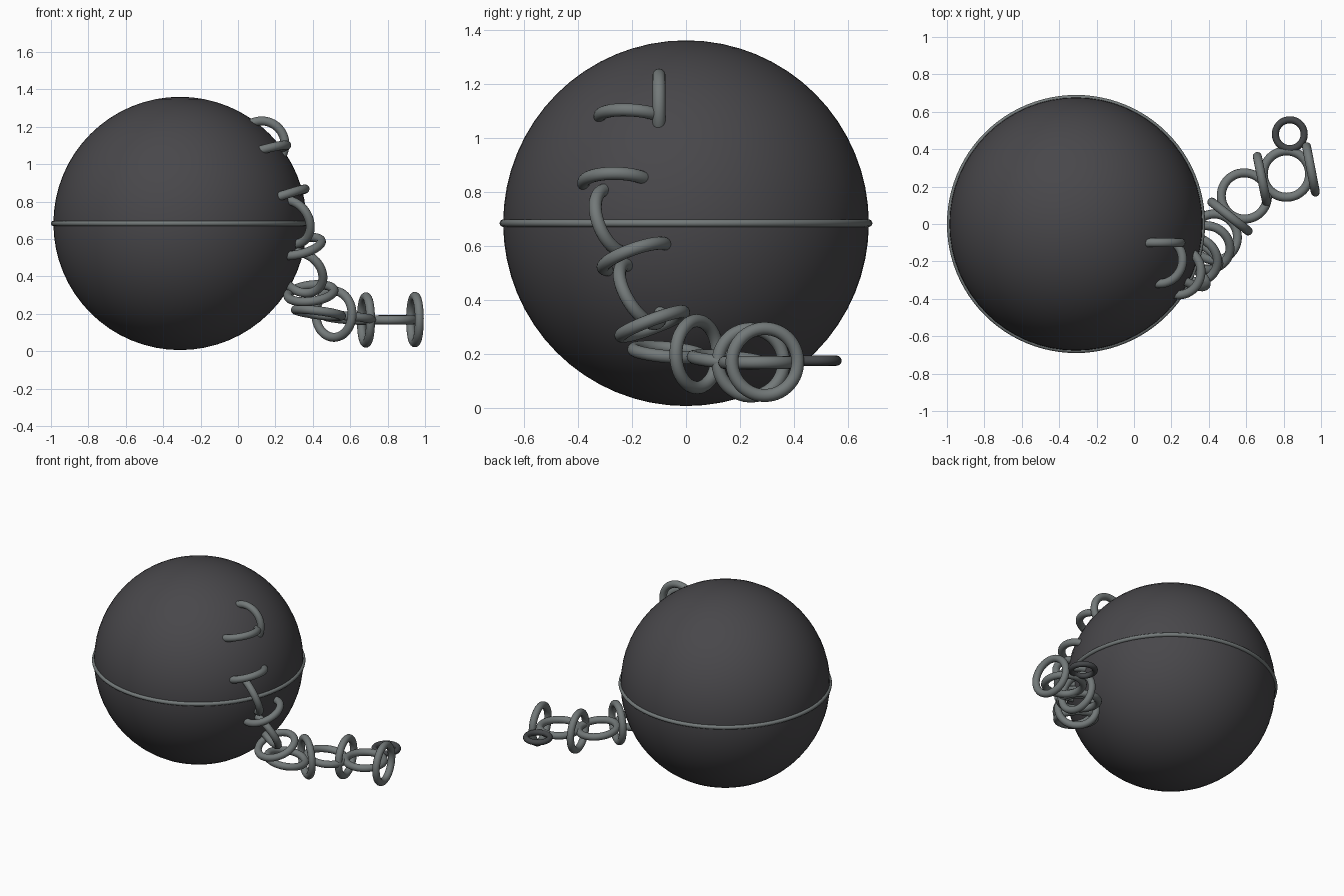
import bpy
from mathutils import Vector

if "Cube" in bpy.data.objects:
    bpy.data.objects.remove(bpy.data.objects["Cube"])


def material(name, rgb):
    m = bpy.data.materials.new(name)
    m.diffuse_color = (*rgb, 1)
    m.use_nodes = True
    m.node_tree.nodes["Principled BSDF"].inputs["Base Color"].default_value = m.diffuse_color
    return m


iron = material("dark iron", (0.065, 0.063, 0.069))
steel = material("grey steel", (0.17, 0.19, 0.19))
shackle = material("dark steel", (0.06, 0.064, 0.068))


def finish(name, mat):
    ob = bpy.context.object
    ob.name = name
    ob.data.materials.append(mat)
    bpy.ops.object.shade_smooth()
    return ob


def ring(name, centre, normal, mat, major=0.124, minor=0.024, segments=48):
    turn = Vector((0, 0, 1)).rotation_difference(Vector(normal)).to_euler()
    bpy.ops.mesh.primitive_torus_add(
        location=centre, rotation=turn, major_radius=major, minor_radius=minor,
        major_segments=segments, minor_segments=16)
    return finish(name, mat)


# Heavy ball with a thin seam band
CENTRE = (-0.31, 0, 0.683)
bpy.ops.mesh.primitive_uv_sphere_add(segments=64, ring_count=32, radius=0.677, location=CENTRE)
finish("ball", iron)
ring("seam_band", CENTRE, (0, 0, 1), steel, 0.676, 0.014, 96)

# Chain links, from the top of the ball to the free end: centre, normal
links = [
    ((0.127, -0.10, 1.107), (0, 1, 0)),
    ((0.14, -0.195, 1.07), (-0.25, 0.08, 0.96)),
    ((0.24, -0.255, 0.83), (-0.3, 0.03, 0.95)),
    ((0.28, -0.26, 0.69), (0.51, 0.79, 0.34)),
    ((0.325, -0.19, 0.56), (-0.22, -0.33, 0.92)),
    ((0.34, -0.17, 0.42), (0.40, 0.79, 0.48)),
    ((0.39, -0.125, 0.31), (-0.12, -0.35, 0.93)),
    ((0.43, -0.07, 0.205), (0.13, 0.09, 1)),
    ((0.513, 0.04, 0.198), (0.62, 0.78, 0)),
    ((0.59, 0.15, 0.178), (0.08, 0.08, 1)),
    ((0.684, 0.24, 0.167), (0.98, 0.2, 0)),
    ((0.815, 0.267, 0.167), (0, 0, 1)),
    ((0.946, 0.292, 0.169), (0.98, 0.19, 0)),
]
for i, (centre, normal) in enumerate(links):
    ring(f"chain_link_{i + 1}", centre, normal, steel)

# Small dark ring at the free end
ring("end_ring", (0.833, 0.48, 0.174), (0, 0, 1), shackle, 0.077, 0.019)
